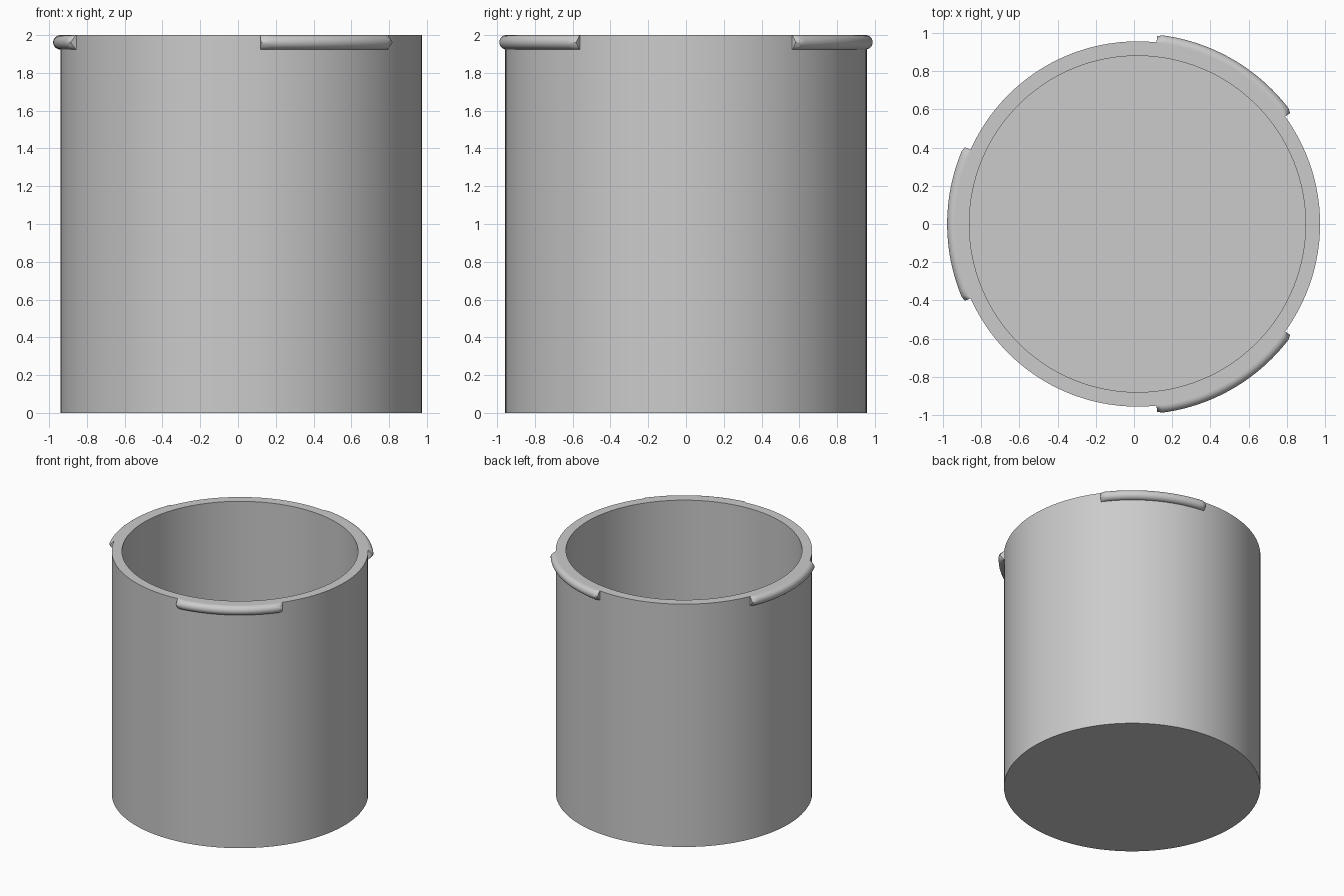
import bpy, bmesh, math

cube = bpy.data.objects.get("Cube")
if cube:
    bpy.data.objects.remove(cube, do_unlink=True)

CENTER_X = 0.018
OUTER, INNER, HEIGHT = 0.957, 0.881, 2.0
BEAD = 0.038            # radius of the rounded lug section
LUG_HALF = 24.0         # half of the arc covered by a lug, in degrees
SEGMENTS = 128

grey = bpy.data.materials.new("plain grey")
grey.use_nodes = True
colour = (0.6, 0.6, 0.6, 1.0)
grey.diffuse_color = colour
grey.node_tree.nodes["Principled BSDF"].inputs["Base Color"].default_value = colour


def finish(bm, name):
    bmesh.ops.recalc_face_normals(bm, faces=bm.faces)
    mesh = bpy.data.meshes.new(name)
    bm.to_mesh(mesh)
    bm.free()
    obj = bpy.data.objects.new(name, mesh)
    obj.location.x = CENTER_X
    mesh.materials.append(grey)
    bpy.context.collection.objects.link(obj)
    bpy.ops.object.select_all(action='DESELECT')
    obj.select_set(True)
    bpy.context.view_layer.objects.active = obj
    bpy.ops.object.shade_smooth_by_angle(angle=math.radians(30))
    return obj


def ring(bm, radius, z):
    step = math.tau / SEGMENTS
    return [bm.verts.new((radius * math.cos(i * step), radius * math.sin(i * step), z))
            for i in range(SEGMENTS)]


def bridge(bm, a, b):
    for i in range(len(a)):
        j = (i + 1) % len(a)
        bm.faces.new((a[i], a[j], b[j], b[i]))


# Open cup: outer wall, flat rim, inner wall and floor
bm = bmesh.new()
rings = [ring(bm, r, z) for r, z in
         ((OUTER, 0), (OUTER, HEIGHT), (INNER, HEIGHT), (INNER, OUTER - INNER))]
for lower, upper in zip(rings, rings[1:]):
    bridge(bm, lower, upper)
bm.faces.new(rings[0])
bm.faces.new(rings[-1])
finish(bm, "cup_body")


def lug_section(bm, angle, pointed):
    """Half-round section on the wall, or a wedge section at the lug ends."""
    steps = 12
    root = OUTER - 0.02
    points = [(root, -BEAD)]
    for i in range(steps + 1):
        t = math.pi * (i / steps - 0.5)
        height = BEAD * math.sin(t)
        depth = BEAD * math.cos(t)
        if pointed:
            depth = 0.8 * (BEAD - abs(height))
        points.append((OUTER + 0.002 + depth, height))
    points.append((root, BEAD))
    return [bm.verts.new((r * math.cos(angle), r * math.sin(angle), HEIGHT - BEAD + h))
            for r, h in points]


# Three rounded lugs spaced evenly around the rim
for name, middle in (("right_lug", 180), ("back_left_lug", 60), ("front_left_lug", -60)):
    bm = bmesh.new()
    inner_half = LUG_HALF - 1.5
    offsets = [inner_half * (i / 12 - 1) for i in range(25)]
    offsets = [-LUG_HALF] + offsets + [LUG_HALF]
    sections = [lug_section(bm, math.radians(middle + o), abs(o) == LUG_HALF)
                for o in offsets]
    for a, b in zip(sections, sections[1:]):
        bridge(bm, a, b)
    bm.faces.new(sections[0])
    bm.faces.new(sections[-1])
    finish(bm, name)
